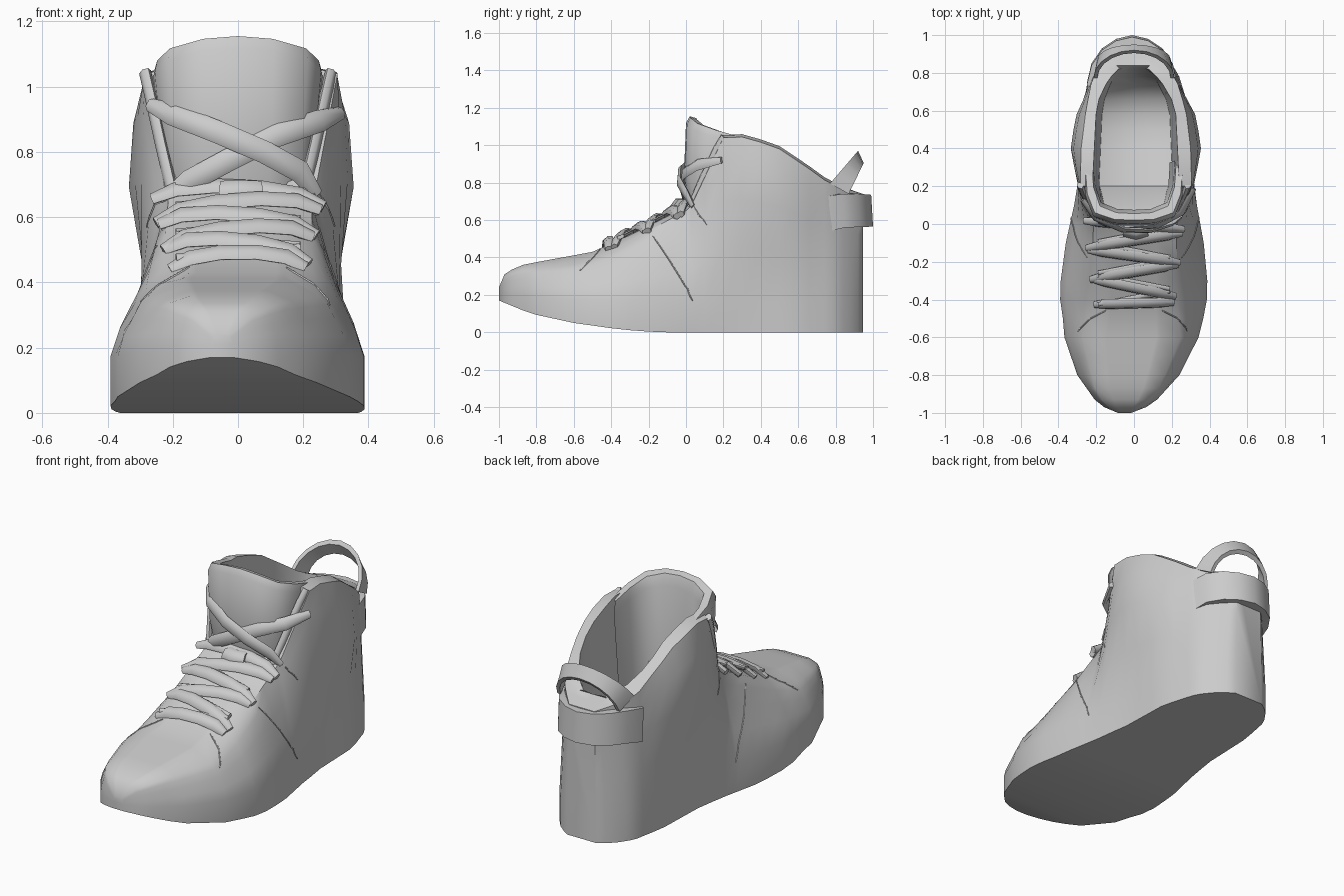
import bpy, bmesh, math
from mathutils import Vector

cube = bpy.data.objects.get("Cube")
if cube:
    bpy.data.objects.remove(cube)

grey = bpy.data.materials.new("plain_grey")
grey.use_nodes = True
TONE = (0.6, 0.6, 0.6, 1)
grey.diffuse_color = TONE
grey.node_tree.nodes["Principled BSDF"].inputs["Base Color"].default_value = TONE


def finish(name, bm, angle):
    bmesh.ops.recalc_face_normals(bm, faces=bm.faces)
    mesh = bpy.data.meshes.new(name)
    bm.to_mesh(mesh)
    bm.free()
    mesh.materials.append(grey)
    obj = bpy.data.objects.new(name, mesh)
    bpy.context.collection.objects.link(obj)
    bpy.ops.object.select_all(action="DESELECT")
    obj.select_set(True)
    bpy.context.view_layer.objects.active = obj
    bpy.ops.object.shade_smooth_by_angle(angle=math.radians(angle))
    return obj


def loft(name, rows, angle=35):
    """Skin closed rows of points and cap both ends."""
    bm = bmesh.new()
    grid = [[bm.verts.new(p) for p in row] for row in rows]
    n = len(grid[0])
    for a, b in zip(grid, grid[1:]):
        for i in range(n):
            j = (i + 1) % n
            bm.faces.new((a[i], a[j], b[j], b[i]))
    bm.faces.new(grid[0])
    bm.faces.new(grid[-1])
    return finish(name, bm, angle)


def table(*pairs):
    """Piecewise linear function through the given points."""
    def f(t):
        if t <= pairs[0][0]:
            return pairs[0][1]
        for (a, u), (b, v) in zip(pairs, pairs[1:]):
            if t <= b:
                return u + (v - u) * (t - a) / (b - a)
        return pairs[-1][1]
    return f


def mirrored(half):
    """Complete an arc that ends on the centre line."""
    return [*half, *[(-x, y) for x, y in half[-2::-1]]]


def ribbon(name, pts, width, thick, normal, taper=0.6):
    """Flat six-sided band swept along a path."""
    pts, normal = [Vector(p) for p in pts], Vector(normal).normalized()
    rows = []
    for i, p in enumerate(pts):
        along = (pts[min(i + 1, len(pts) - 1)] - pts[max(i - 1, 0)]).normalized()
        side = along.cross(normal).normalized()
        up = side.cross(along)
        k = taper if i in (0, len(pts) - 1) else 1
        rows.append([p + side * (width / 2 * k * u) + up * (thick / 2 * v) for u, v in
                     ((-1, 0), (-.5, 1), (.5, 1), (1, 0), (.5, -1), (-.5, -1))])
    return loft(name, rows, 65)


# Shoe body: cross-sections from toe to heel
sole_w = table((-1, .035), (-.97, .11), (-.93, .165), (-.8, .27), (-.6, .355), (-.36, .395),
               (-.1, .365), (.1, .325), (.3, .295), (.6, .285), (.8, .235), (.9, .16), (.945, .09))
sole_z = table((-1, .17), (-.83, .1), (-.6, .05), (-.35, .015), (-.15, 0))
welt_z = table((-1, .21), (-.6, .175), (.9, .16))
crest_w = table((-1, .025), (-.97, .085), (-.9, .16), (-.6, .26), (-.45, .23), (0, .22),
                (.03, .23), (.2, .295), (.4, .29), (.6, .265), (.76, .225), (.85, .165), (.945, .08))
crest_z = table((-1, .235), (-.97, .295), (-.9, .335), (-.6, .36), (-.45, .41), (-.3, .49),
                (0, .65), (.03, .68), (.2, 1.04), (.32, 1.045), (.5, .98), (.65, .88),
                (.76, .8), (.85, .77), (.945, .74))
top_z = table((-1, .24), (-.97, .31), (-.9, .355), (-.8, .375), (-.5, .43), (-.3, .52),
              (0, .67), (.03, .69), (.1, .6), (.2, .4), (.5, .32), (.65, .33),
              (.74, .42), (.8, .58), (.83, .78), (.945, .74))
inner_w = table((.03, .14), (.1, .2), (.2, .23), (.6, .21), (.7, .18), (.78, .12), (.83, .07))
bulge = table((.1, 0), (.2, .005), (.38, .055), (.56, .045), (.72, 0))
fullness = table((-.9, .15), (-.4, .15), (.1, 0))
lean = table((-1, -.05), (-.8, -.03), (-.5, -.005), (-.3, 0), (.2, .01), (.6, .01), (.945, -.01))

rows = []
for y in (-1, -.97, -.93, -.87, -.8, -.7, -.6, -.5, -.4, -.3, -.2, -.1, 0, .03, .1, .2, .3,
          .4, .5, .58, .66, .74, .78, .82, .84, .88, .92, .945):
    w, zs, cw, cz, tz = sole_w(y), welt_z(y), crest_w(y), crest_z(y), top_z(y)
    lid = y <= .03 or y > .83
    iw = cw * .6 if lid else inner_w(y)
    half = [(w, sole_z(y)), (w, zs)]
    for f, b in ((.33, .2), (.62, 1), (.85, .75)):
        x = w + (cw - w) * (f - fullness(y)) + bulge(y) * b
        half.append((x, zs + (cz - zs) * f))
    half += [(cw, cz), (iw, tz if lid else cz + .015), (iw * .85, tz if lid else tz + .06)]
    ring = half + [(0, tz)] + [(-x, z) for x, z in reversed(half)]
    rows.append([(x + lean(y), y, z) for x, z in ring])
body = loft("shoe_body", rows, angle=40)

# Padded tongue wrapping the front of the opening
rows = []
for x, y in mirrored(((.265, .26), (.255, .14), (.215, .04), (.11, .005), (0, 0))):
    top = 1.155 - .25 * y - .6 * x * x
    inx, iny = x * .84, y + .055
    rows.append([(x * .86, y + .03, .62), (x * .92, y - .012, .82), (x, y, top - .035),
                 (x * .97, y + .02, top), (inx, iny, top - .01),
                 (inx * .97, iny + .02, top - .07), (inx * .85, iny + .01, .5)])
loft("tongue", rows, angle=50)

# Eyestay edging up both sides of the tongue
for s, label in ((1, "left"), (-1, "right")):
    ribbon("eyestay_edge_" + label,
           [(s * .2, .025, .67), (s * .235, .09, .82), (s * .27, .165, .98), (s * .285, .205, 1.045)],
           .045, .03, (s, -.6, 0), 1)

# Crossing bars of lace over the instep
for i in range(6):
    y = -.43 + i * .083
    skew = (.005, -.04, .035, -.03, .035, -.02)[i]
    z, r = top_z(y), .185 + .01 * i
    ribbon(f"lace_bar_{i + 1}",
           [(x * r, y + skew * x + .01, z + skew * x * .5 + dz) for x, dz in
            ((-1.12, -.02), (-.8, .015), (-.3, .03), (.3, .03), (.8, .015), (1.12, -.02))],
           .068, .032, (0, -.62, .78))

# Thin under-laces joining the bars
for i in range(5):
    y, s = -.395 + i * .083, (-1) ** i
    ribbon(f"lace_link_{i + 1}",
           [(s * x, y + dy, top_z(y + dy) + .012) for x, dy in ((-.19, -.03), (0, 0), (.19, .04))],
           .045, .02, (0, -.6, .8))

# Upper crossed laces and the knot
ribbon("upper_lace_right", [(-.27, .13, .945), (-.2, .03, .915), (-.06, -.03, .86), (.08, -.035, .8),
                            (.19, 0, .74), (.24, .04, .67)], .07, .025, (0, -1, .1))
ribbon("upper_lace_left", [(.315, .19, .92), (.25, .06, .895), (.12, -.01, .85), (-.02, -.02, .78),
                           (-.15, 0, .71), (-.21, .03, .67)], .07, .025, (0, -1, .1))
ribbon("lace_knot", [(-.05, -.03, .675), (.01, -.045, .678), (.068, -.03, .675)],
       .09, .06, (0, -.8, .6), 1)

# Heel band growing out of the sides and standing proud at the back
band_low = table((.72, .53), (.85, .56), (1, .565))
band_top = table((.72, .72), (.88, .745), (1, .735))
rows = []
for x, y in mirrored(((.24, .745), (.215, .85), (.16, .93), (.085, .98), (0, 1))):
    low, top = band_low(y), band_top(y)
    rows.append([(x - .01, y, low), (x - .01, y - .01, top),
                 (x * .7, y - .06, top), (x * .7, y - .06, low)])
loft("heel_band", rows)

# Pull loop arching over the heel
rows = []
for i in range(11):
    a = math.pi * i / 10
    x, h = math.cos(a), math.sin(a)
    upper = Vector((.215 * x, .77 + .15 * h, .795 + .175 * h))
    lower = Vector((.195 * x, .87 + .08 * h, .74 + .165 * h))
    thick = Vector((-.02 * x, -.015 * h, -.02 * h))
    rows.append([upper, lower, lower + thick, upper + thick])
loft("pull_loop", rows)


# Fine seams laid onto the body surface
def seam(name, pts):
    path = []
    for a, b in zip(pts, pts[1:]):
        for k in range(4):
            path.append(Vector(a).lerp(Vector(b), k / 4))
    path.append(Vector(pts[-1]))
    hits = [body.closest_point_on_mesh(p)[1:3] for p in path]
    ribbon(name, [p for p, n in hits], .007, .007, hits[len(hits) // 2][1])


for s, label in ((1, "left"), (-1, "right")):
    seam("side_seam_" + label, [(s * .26, -.18, .52), (s * .34, -.09, .4),
                                (s * .37, 0, .26), (s * .37, .04, .17)])
    seam("toe_seam_" + label, [(s * .15, -.46, .45), (s * .23, -.5, .4), (s * .3, -.57, .34)])
    seam("ankle_seam_" + label, [(s * .24, .04, .68), (s * .27, .12, .57)])
